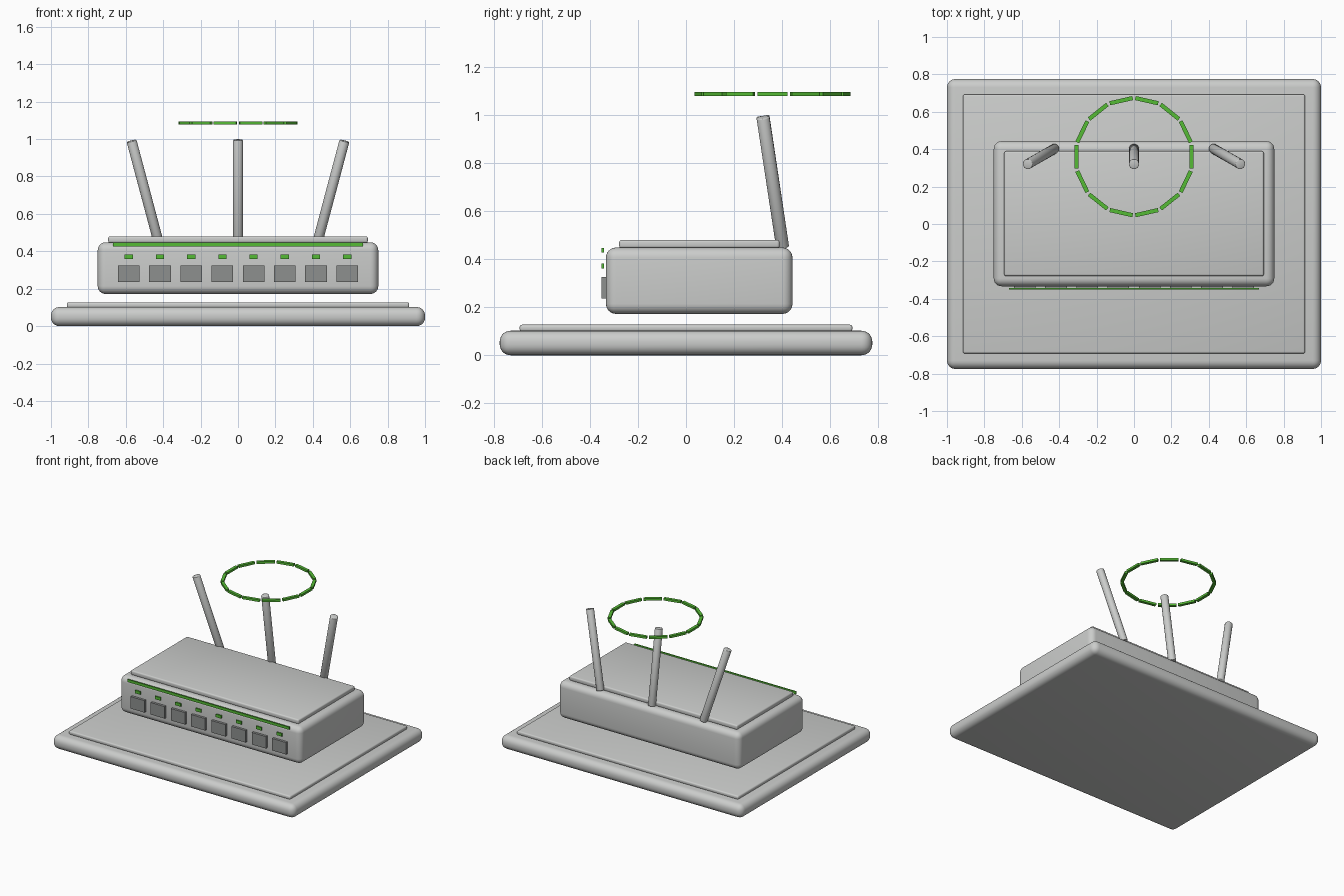
import bpy, math
from mathutils import Vector

if "Cube" in bpy.data.objects:
    bpy.data.objects.remove(bpy.data.objects["Cube"])


def material(name, rgb):
    m = bpy.data.materials.new(name)
    m.diffuse_color = (*rgb, 1)
    m.use_nodes = True
    m.node_tree.nodes["Principled BSDF"].inputs["Base Color"].default_value = m.diffuse_color
    return m


SHELL = material("light_grey", (0.60, 0.61, 0.60))
PORT = material("mid_grey", (0.27, 0.28, 0.275))
GLOW = material("green", (0.09, 0.50, 0.035))


def box(name, lo, hi, mat, bevel=0, segments=4, turn=0):
    size = [b - a for a, b in zip(lo, hi)]
    centre = [(a + b) / 2 for a, b in zip(lo, hi)]
    bpy.ops.mesh.primitive_cube_add(size=1, location=centre)
    ob = bpy.context.object
    ob.name = name
    ob.scale = size
    bpy.ops.object.transform_apply(location=False, rotation=False, scale=True)
    ob.rotation_euler.z = turn
    ob.data.materials.append(mat)
    if bevel:
        mod = ob.modifiers.new("round_edges", "BEVEL")
        mod.width = bevel
        mod.segments = segments
        bpy.ops.object.modifier_apply(modifier=mod.name)
        bpy.ops.object.shade_smooth_by_angle(angle=math.radians(35))
    return ob


def rod(name, start, end, radius, mat):
    a, b = Vector(start), Vector(end)
    bpy.ops.mesh.primitive_cylinder_add(vertices=24, radius=radius, depth=(b - a).length,
                                        location=(a + b) / 2)
    ob = bpy.context.object
    ob.name = name
    ob.rotation_euler = (b - a).to_track_quat("Z", "Y").to_euler()
    ob.data.materials.append(mat)
    mod = ob.modifiers.new("round_rim", "BEVEL")
    mod.width, mod.segments = 0.004, 2
    mod.limit_method = "ANGLE"
    bpy.ops.object.modifier_apply(modifier=mod.name)
    bpy.ops.object.shade_smooth_by_angle(angle=math.radians(50))


# Plinth with raised top plate
box("plinth", (-1, -0.775, 0), (1, 0.775, 0.102), SHELL, 0.045, 6)
box("plinth_plate", (-0.915, -0.692, 0.098), (0.915, 0.692, 0.127), SHELL, 0.01, 3)

# Router case with lid, floating above the plinth
box("case", (-0.75, -0.333, 0.172), (0.75, 0.443, 0.448), SHELL, 0.042, 6)
box("lid", (-0.694, -0.278, 0.445), (0.694, 0.389, 0.48), SHELL, 0.01, 3)

# Front light strip, ports and port lights
box("light_strip", (-0.667, -0.351, 0.427), (0.667, -0.342, 0.447), GLOW)
for i in range(8):
    x = (i - 3.5) * 0.167
    box("port", (x - 0.058, -0.351, 0.236), (x + 0.058, -0.325, 0.325), PORT)
    box("port_light", (x - 0.022, -0.351, 0.36), (x + 0.022, -0.342, 0.382), GLOW)

# Antennas: middle one leans forward, outer ones also splay outwards
for side in (-1, 0, 1):
    top = 0.996 if side == 0 else 0.99
    rod("antenna", (side * 0.425, 0.402, 0.449), (side * 0.569, 0.32, top), 0.027, SHELL)

# Floating ring of 14 light segments
N, R, CY = 14, 0.307, 0.36
for i in range(N):
    a = 2 * math.pi * i / N
    x, y = R * math.cos(a), CY + R * math.sin(a)
    box("ring_segment", (x - 0.011, y - 0.0625, 1.079), (x + 0.011, y + 0.0625, 1.095),
        GLOW, turn=a)
